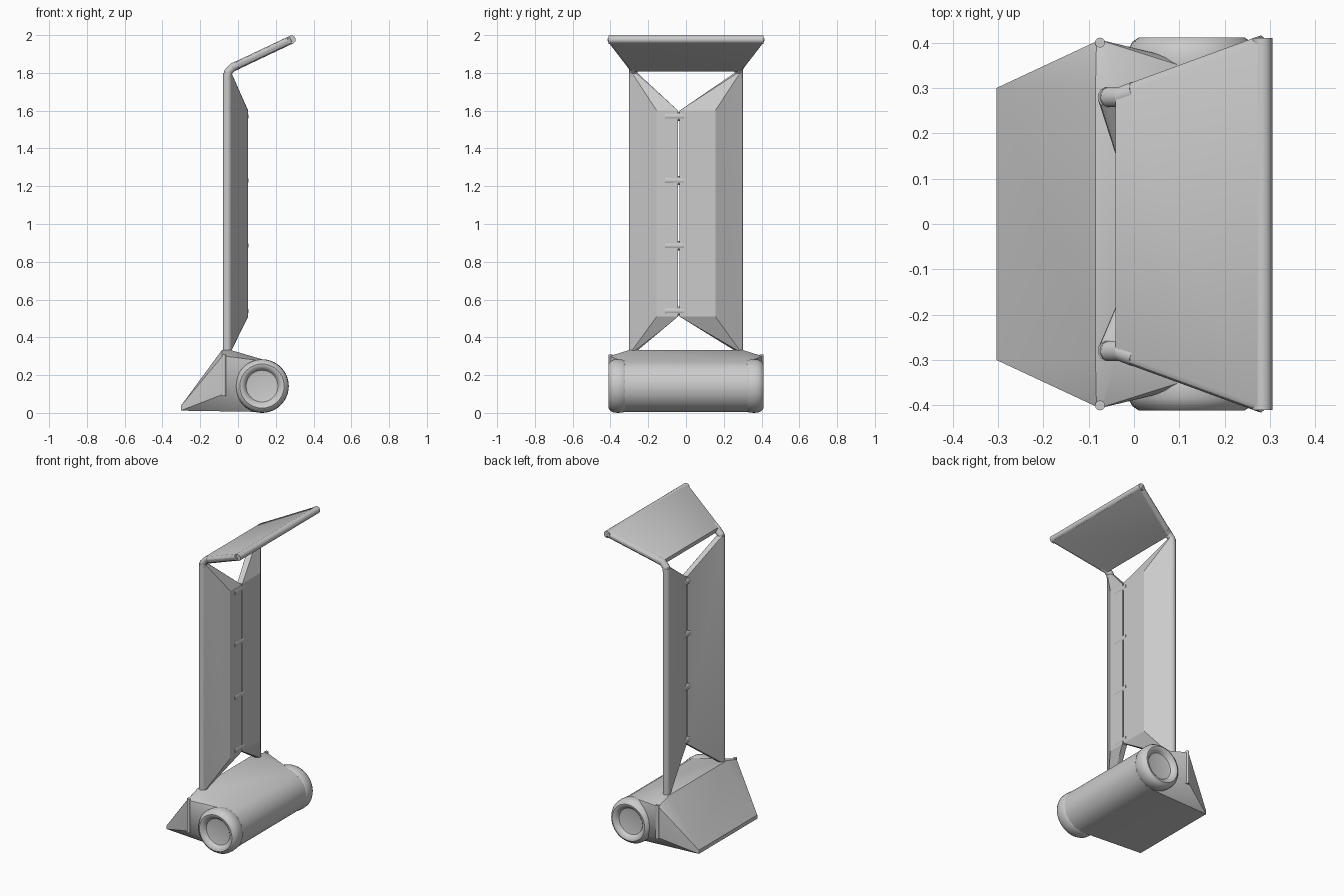
import bpy, bmesh, math
from mathutils import Vector

if "Cube" in bpy.data.objects:
    bpy.data.objects.remove(bpy.data.objects["Cube"])


def finish(bm, name, angle=30):
    bmesh.ops.recalc_face_normals(bm, faces=bm.faces)
    me = bpy.data.meshes.new(name)
    bm.to_mesh(me)
    bm.free()
    ob = bpy.data.objects.new(name, me)
    bpy.context.collection.objects.link(ob)
    bpy.ops.object.select_all(action='DESELECT')
    ob.select_set(True)
    bpy.context.view_layer.objects.active = ob
    bpy.ops.object.shade_smooth_by_angle(angle=math.radians(angle))
    return ob


def ring(center, axis, r, n=12):
    """Points of a circle around an axis."""
    c, a = Vector(center), Vector(axis).normalized()
    u = a.orthogonal().normalized()
    v = a.cross(u)
    return [c + r * (math.cos(t) * u + math.sin(t) * v)
            for t in (2 * math.pi * i / n for i in range(n))]


def hull(name, pts, angle=30):
    bm = bmesh.new()
    for p in pts:
        bm.verts.new(p)
    res = bmesh.ops.convex_hull(bm, input=bm.verts)
    loose = [v for v in bm.verts if not v.link_faces]
    bmesh.ops.delete(bm, geom=loose, context='VERTS')
    return finish(bm, name, angle)


def rod(name, a, b, r, n=16):
    d = Vector(b) - Vector(a)
    return hull(name, ring(a, d, r, n) + ring(b, d, r, n))


def lathe(name, profile, center, n=40):
    """Spin (radius, y) profile about the y axis."""
    bm = bmesh.new()
    vs = [bm.verts.new((r, y, 0)) for r, y in profile]
    es = [bm.edges.new(e) for e in zip(vs, vs[1:])]
    bmesh.ops.spin(bm, geom=vs + es, cent=(0, 0, 0), axis=(0, 1, 0),
                   angle=2 * math.pi, steps=n)
    bmesh.ops.remove_doubles(bm, verts=bm.verts, dist=1e-5)
    ob = finish(bm, name, 40)
    ob.location = center
    return ob


PX, PY, PR = -0.057, 0.28, 0.023        # post axis and radius
WX, WZ, WR = 0.127, 0.142, 0.142        # wheel axis and radius
UP, SIDE = (0, 0, 1), (0, 1, 0)

# two angled back panels, each from a post to the centre line
for s, inner, name in ((-1, -0.042, "left_panel"), (1, -0.034, "right_panel")):
    pts = ring((PX, s * PY, 0.33), UP, PR) + ring((PX, s * PY, 1.80), UP, PR)
    for z in (0.51, 1.60):
        pts += [(0.02, inner, z), (0.054, inner, z), (0.052, s * 0.155, z)]
    hull(name, pts, 20)

# rungs showing at the centre gap
for i, z in enumerate((0.54, 0.885, 1.23, 1.57)):
    rod(f"rung_{i}", (0.033, -0.11, z), (0.033, -0.01, z), 0.024)

# handle: sloped plate, grip bar and bent tubes
plate = []
for s in (-1, 1):
    a, b = Vector((-0.03, s * 0.28, 1.828)), Vector((0.285, s * 0.395, 1.977))
    plate += ring(a, b - a, 0.022) + ring(b, b - a, 0.022)
    bends = [Vector((PX, s * PY, 1.775)), Vector((-0.052, s * PY, 1.805)), a, a + (b - a) * 0.1]
    pts_axes = [UP, (0.4, 0, 1), (1, 0, 0.6), b - a]
    for i in range(3):
        hull(f"handle_bend_{s}_{i}",
             ring(bends[i], pts_axes[i], 0.023) + ring(bends[i + 1], pts_axes[i + 1], 0.023))
hull("handle_plate", plate, 30)
rod("grip_bar", (0.283, -0.41, 1.976), (0.283, 0.41, 1.976), 0.022)

# wedge shaped base with toe edge, side brackets and axle housing
base = []
for s in (-1, 1):
    base += [(-0.303, s * 0.3, 0.012), (-0.303, s * 0.3, 0.036)]
    base += [(-0.085, s * 0.295, 0.333), (-0.04, s * 0.3, 0.333)]
    base += ring((-0.075, s * 0.395, 0.30), UP, 0.011, 8)
    base += ring((-0.075, s * 0.395, 0.10), UP, 0.011, 8)
    base += ring((WX, s * 0.325, WZ), SIDE, WR - 0.005, 16)
    rod(f"bracket_{s}", (-0.075, s * 0.4, 0.09), (-0.075, s * 0.4, 0.31), 0.011)
hull("base", base, 25)

# wheels with a rounded tyre and dished hub
tyre = [(0, 0.31), (0.115, 0.31), (0.132, 0.318), (0.14, 0.335), (WR, 0.36),
        (0.14, 0.385), (0.13, 0.402), (0.117, 0.411), (0.104, 0.409),
        (0.092, 0.398), (0.084, 0.386), (0.07, 0.383), (0, 0.383)]
for s in (-1, 1):
    lathe(f"wheel_{s}", [(r, s * y) for r, y in tyre], (WX, 0, WZ))
